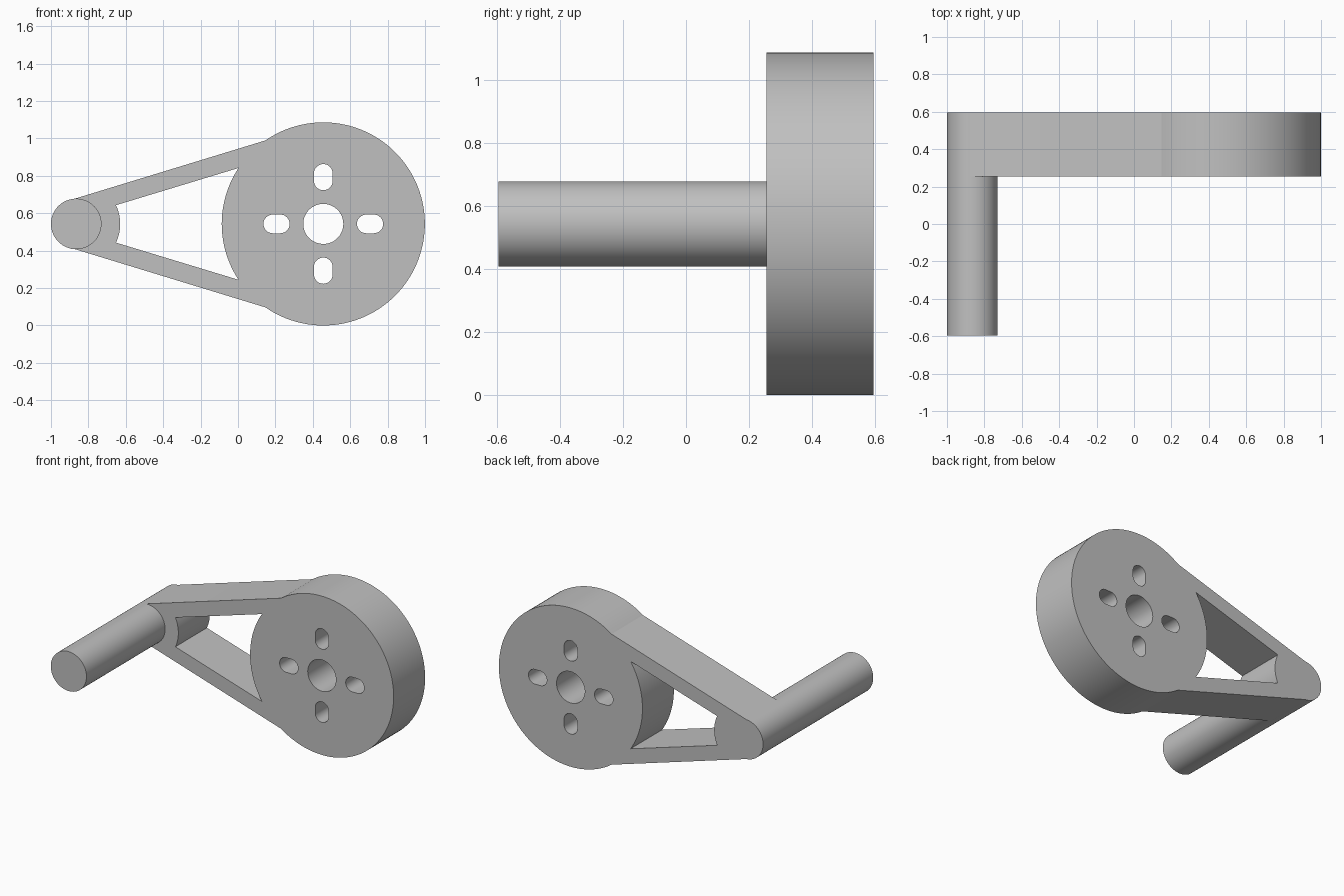
import bpy
import bmesh
from math import cos, sin, radians, pi
from mathutils import Vector

cube = bpy.data.objects.get("Cube")
if cube:
    bpy.data.objects.remove(cube, do_unlink=True)

# Main dimensions, measured in the front plane (x, z)
MID_Z = 0.543
DISC, DISC_R = (0.456, MID_Z), 0.543
PIN, PIN_R = (-0.865, MID_Z), 0.135
PLATE_FRONT, PLATE_BACK, PIN_FRONT = 0.255, 0.595, -0.595

grey = bpy.data.materials.new("plain grey")
grey.use_nodes = True
colour = (0.53, 0.53, 0.53, 1)
grey.diffuse_color = colour
grey.node_tree.nodes["Principled BSDF"].inputs["Base Color"].default_value = colour


def arc(centre, radius, start, end, steps=48):
    """Points on an arc, angles in degrees."""
    angles = [radians(start + (end - start) * i / steps) for i in range(steps + 1)]
    return [(centre[0] + radius * cos(a), centre[1] + radius * sin(a)) for a in angles]


def slot(centre, direction, half_length=0.07, radius=0.05):
    """Rounded slot whose long axis points along direction (degrees)."""
    offset = half_length - radius
    points = []
    for turn in (0, 180):
        a = radians(direction + turn)
        end = (centre[0] + offset * cos(a), centre[1] + offset * sin(a))
        points += arc(end, radius, direction + turn - 90, direction + turn + 90, 16)
    return points


def extrude_profile(name, loops, front, back):
    """Solid from an outline and its holes, extruded along y."""
    curve = bpy.data.curves.new(name, "CURVE")
    curve.dimensions = "2D"
    curve.fill_mode = "BOTH"
    curve.extrude = (back - front) / 2
    for loop in loops:
        spline = curve.splines.new("POLY")
        spline.points.add(len(loop) - 1)
        for point, (x, z) in zip(spline.points, loop):
            point.co = (x, z, 0, 1)
        spline.use_cyclic_u = True
    obj = bpy.data.objects.new(name, curve)
    bpy.context.collection.objects.link(obj)
    obj.location.y = (front + back) / 2
    obj.rotation_euler.x = pi / 2
    bpy.ops.object.select_all(action="DESELECT")
    obj.select_set(True)
    bpy.context.view_layer.objects.active = obj
    bpy.ops.object.convert(target="MESH")
    obj = bpy.context.object
    bpy.ops.object.transform_apply(location=True, rotation=True, scale=True)

    # Weld caps to walls and make the solid face outward
    bm = bmesh.new()
    bm.from_mesh(obj.data)
    bmesh.ops.remove_doubles(bm, verts=bm.verts, dist=0.0001)
    bmesh.ops.recalc_face_normals(bm, faces=bm.faces)
    bm.to_mesh(obj.data)
    bm.free()
    obj.data.materials.clear()
    obj.data.materials.append(grey)
    bpy.ops.object.shade_smooth_by_angle(angle=radians(15))
    return obj


# Crank plate: disc and two tapering arms meeting at the small rounded end
outline = arc(DISC, DISC_R, -124.7, 124.7, 96) + arc(PIN, PIN_R, 93.5, 266.5)
window = arc(PIN, 0.235, -25.2, 25.2, 24) + arc(DISC, DISC_R, 146.6, 213.4, 32)
bore = arc(DISC, 0.107, 0, 354, 59)
slots = [slot((DISC[0] + 0.25 * cos(radians(a)), DISC[1] + 0.25 * sin(radians(a))), a)
         for a in (0, 90, 180, 270)]
extrude_profile("crank_plate", [outline, window, bore] + slots, PLATE_FRONT, PLATE_BACK)

# Handle pin standing out from the front of the small end
extrude_profile("handle_pin", [arc(PIN, PIN_R, 0, 356.25, 95)], PIN_FRONT, PLATE_FRONT)
